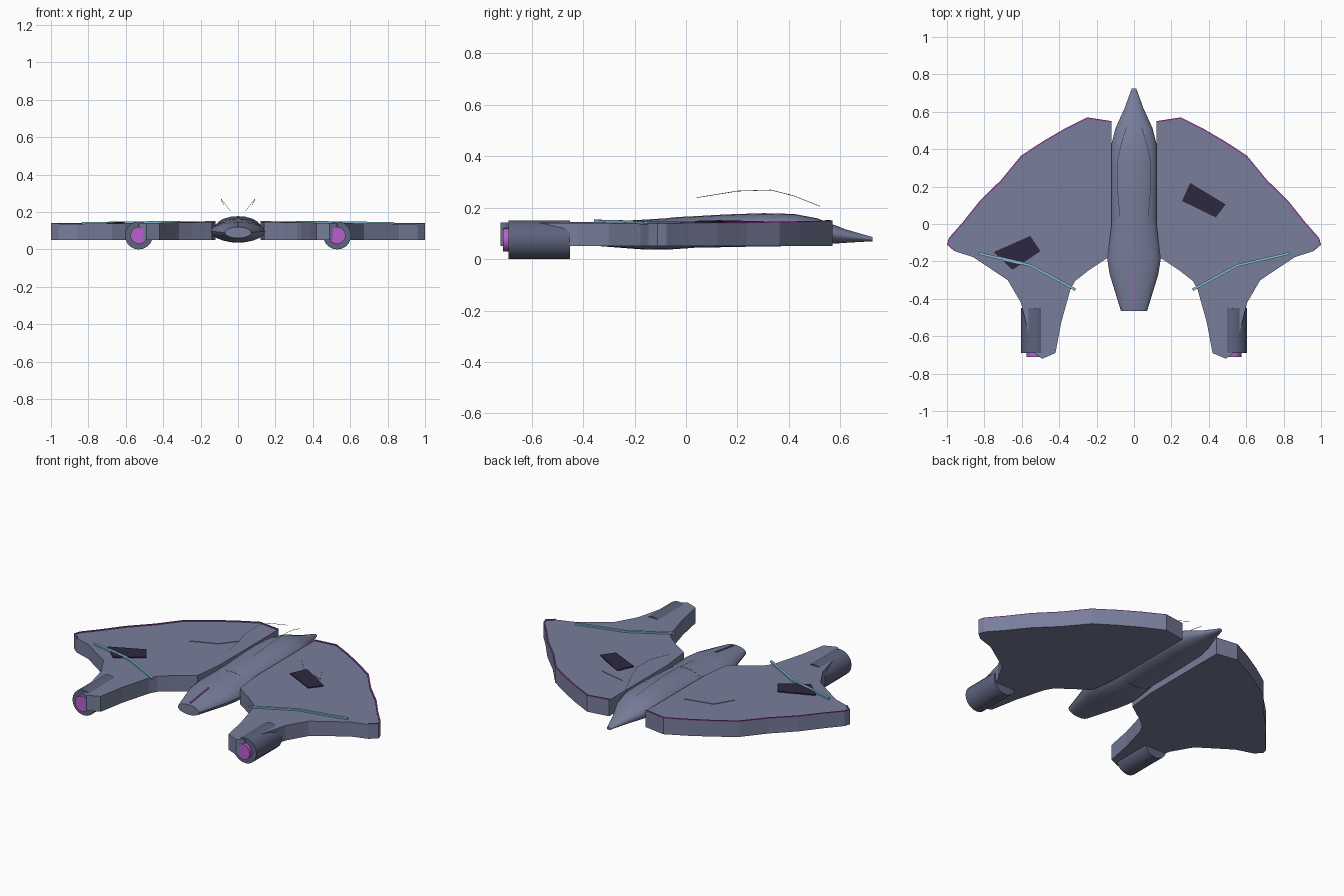
import bpy, bmesh, math
from mathutils import Vector

cube = bpy.data.objects.get("Cube")
if cube:
    bpy.data.objects.remove(cube, do_unlink=True)


def material(name, rgb):
    m = bpy.data.materials.new(name)
    m.use_nodes = True
    m.diffuse_color = (*rgb, 1)
    m.node_tree.nodes["Principled BSDF"].inputs["Base Color"].default_value = (*rgb, 1)
    return m


HULL = material("slate_grey", (0.19, 0.21, 0.33))
ENGINE = material("dark_slate", (0.11, 0.125, 0.205))
PANEL = material("dark_indigo", (0.025, 0.022, 0.05))
GLOW = material("magenta_glow", (0.48, 0.12, 0.62))
EDGE = material("purple_trim", (0.3, 0.06, 0.34))
CYAN = material("pale_cyan", (0.22, 0.48, 0.62))


def finish(name, bm, mat, smooth=False):
    bmesh.ops.recalc_face_normals(bm, faces=bm.faces)
    me = bpy.data.meshes.new(name)
    bm.to_mesh(me)
    bm.free()
    me.materials.append(mat)
    ob = bpy.data.objects.new(name, me)
    bpy.context.collection.objects.link(ob)
    if smooth:
        bpy.ops.object.select_all(action="DESELECT")
        ob.select_set(True)
        bpy.context.view_layer.objects.active = ob
        bpy.ops.object.shade_smooth_by_angle(angle=math.radians(35))
    return ob


def prism(name, outline, low, high, mat):
    """Close a flat outline between two height functions of x and y."""
    bm = bmesh.new()
    bottom = [bm.verts.new((x, y, low(x, y))) for x, y in outline]
    top = [bm.verts.new((x, y, high(x, y))) for x, y in outline]
    bm.faces.new(bottom)
    bm.faces.new(top)
    n = len(outline)
    for i in range(n):
        j = (i + 1) % n
        bm.faces.new((bottom[i], bottom[j], top[j], top[i]))
    return finish(name, bm, mat)


def loft(name, sections, mat, sides=20):
    """Skin elliptical rings given as (y, half width, bottom, top)."""
    bm = bmesh.new()
    rings = []
    for y, w, low, high in sections:
        angles = [math.tau * i / sides for i in range(sides)]
        rings.append([bm.verts.new((w * math.cos(a), y,
                      (low + high) / 2 + (high - low) / 2 * math.sin(a))) for a in angles])
    for a, b in zip(rings, rings[1:]):
        for i in range(sides):
            j = (i + 1) % sides
            bm.faces.new((a[i], a[j], b[j], b[i]))
    bm.faces.new(rings[0])
    bm.faces.new(rings[-1])
    return finish(name, bm, mat, True)


def ribbon(path, width):
    """Outline of a strip that lies on the right of a path."""
    pts = [Vector(p) for p in path]
    inner = []
    for i, p in enumerate(pts):
        d = (pts[min(i + 1, len(pts) - 1)] - pts[max(i - 1, 0)]).normalized()
        inner.append(p + Vector((d.y, -d.x)) * width)
    return [tuple(p) for p in pts + inner[::-1]]


def deck(x, y):
    return 0.148 - 0.013 * abs(x)


def raised(h):
    return lambda x, y: deck(x, y) + h


def cylinder(name, x, z, r, y0, y1, mat):
    bm = bmesh.new()
    bmesh.ops.create_cone(bm, cap_ends=True, segments=20, radius1=r, radius2=r, depth=y1 - y0)
    for v in bm.verts:
        v.co = (x + v.co.x, (y0 + y1) / 2 + v.co.z, z + v.co.y)
    return finish(name, bm, mat, True)


# Fuselage: nose section and wider tail section
loft("nose_fuselage", [
    (0.725, 0.012, 0.069, 0.085), (0.62, 0.05, 0.063, 0.115), (0.51, 0.1, 0.055, 0.158),
    (0.42, 0.122, 0.05, 0.175), (0.3, 0.125, 0.049, 0.178), (0.15, 0.125, 0.046, 0.173),
    (-0.06, 0.122, 0.042, 0.161)], HULL)
loft("tail_fuselage", [
    (0.01, 0.124, 0.042, 0.166), (-0.08, 0.134, 0.036, 0.158), (-0.18, 0.144, 0.038, 0.152),
    (-0.27, 0.13, 0.045, 0.147), (-0.465, 0.07, 0.06, 0.12)], HULL)


def spine(h):
    return lambda x, y: 0.147 + (y + 0.27) * 0.1385 + h


prism("tail_spine_stripe", [(-0.004, -0.28), (0.004, -0.28), (0.004, -0.45), (-0.004, -0.45)],
      spine(-0.003), spine(0.005), GLOW)

# Half shapes of the wing, mirrored below
leading = [(0.12, 0.55), (0.25, 0.57), (0.37, 0.51), (0.49, 0.44), (0.605, 0.364),
           (0.71, 0.236), (0.825, 0.123), (0.915, 0.01), (0.99, -0.075), (1.0, -0.11), (0.96, -0.145)]
trailing = [(0.86, -0.177), (0.78, -0.23), (0.675, -0.3), (0.605, -0.42), (0.565, -0.58),
            (0.53, -0.695), (0.49, -0.72), (0.42, -0.69), (0.39, -0.53), (0.34, -0.35),
            (0.315, -0.305), (0.245, -0.25), (0.14, -0.18), (0.12, 0.0)]
diamond = [(0.205, 0.305), (0.368, 0.265), (0.43, 0.16), (0.28, 0.217)]
accent = [(0.31, -0.345), (0.55, -0.215), (0.83, -0.15)]
wire = [(0.04, 0.52, 0.205), (0.07, 0.42, 0.245), (0.09, 0.33, 0.268),
        (0.09, 0.2, 0.264), (0.075, 0.04, 0.238)]

for side, s in (("left", 1), ("right", -1)):
    def flip(pts):
        return [(s * p[0], *p[1:]) for p in pts]

    prism(side + "_wing", flip(leading + trailing), lambda x, y: 0.051, deck, HULL)
    prism(side + "_leading_trim", flip(ribbon(leading, 0.008)), raised(-0.001), raised(0.005), EDGE)
    prism(side + "_accent_stripe", flip(ribbon(accent, 0.014)), raised(0), raised(0.009), CYAN)
    prism(side + "_diamond_plate", flip(diamond), raised(0), raised(0.003), HULL)

    # Engine pod and its exhaust
    cylinder(side + "_engine", s * 0.53, 0.075, 0.075, -0.69, -0.45, ENGINE)
    cylinder(side + "_exhaust", s * 0.53, 0.075, 0.045, -0.71, -0.68, GLOW)

    # Thin arched wire above the nose
    curve = bpy.data.curves.new(side + "_canopy_wire", "CURVE")
    curve.dimensions = "3D"
    curve.bevel_depth = 0.0012
    curve.bevel_resolution = 0
    spline = curve.splines.new("POLY")
    spline.points.add(len(wire) - 1)
    for point, co in zip(spline.points, flip(wire)):
        point.co = (*co, 1)
    curve.materials.append(CYAN)
    bpy.context.collection.objects.link(bpy.data.objects.new(side + "_canopy_wire", curve))

# Dark patches, different on each wing
prism("left_dark_patch", [(0.3, 0.22), (0.49, 0.105), (0.437, 0.035), (0.257, 0.123)],
      raised(0), raised(0.006), PANEL)
prism("right_dark_patch", [(-0.555, -0.064), (-0.5, -0.145), (-0.65, -0.245), (-0.75, -0.15)],
      raised(0), raised(0.006), PANEL)
